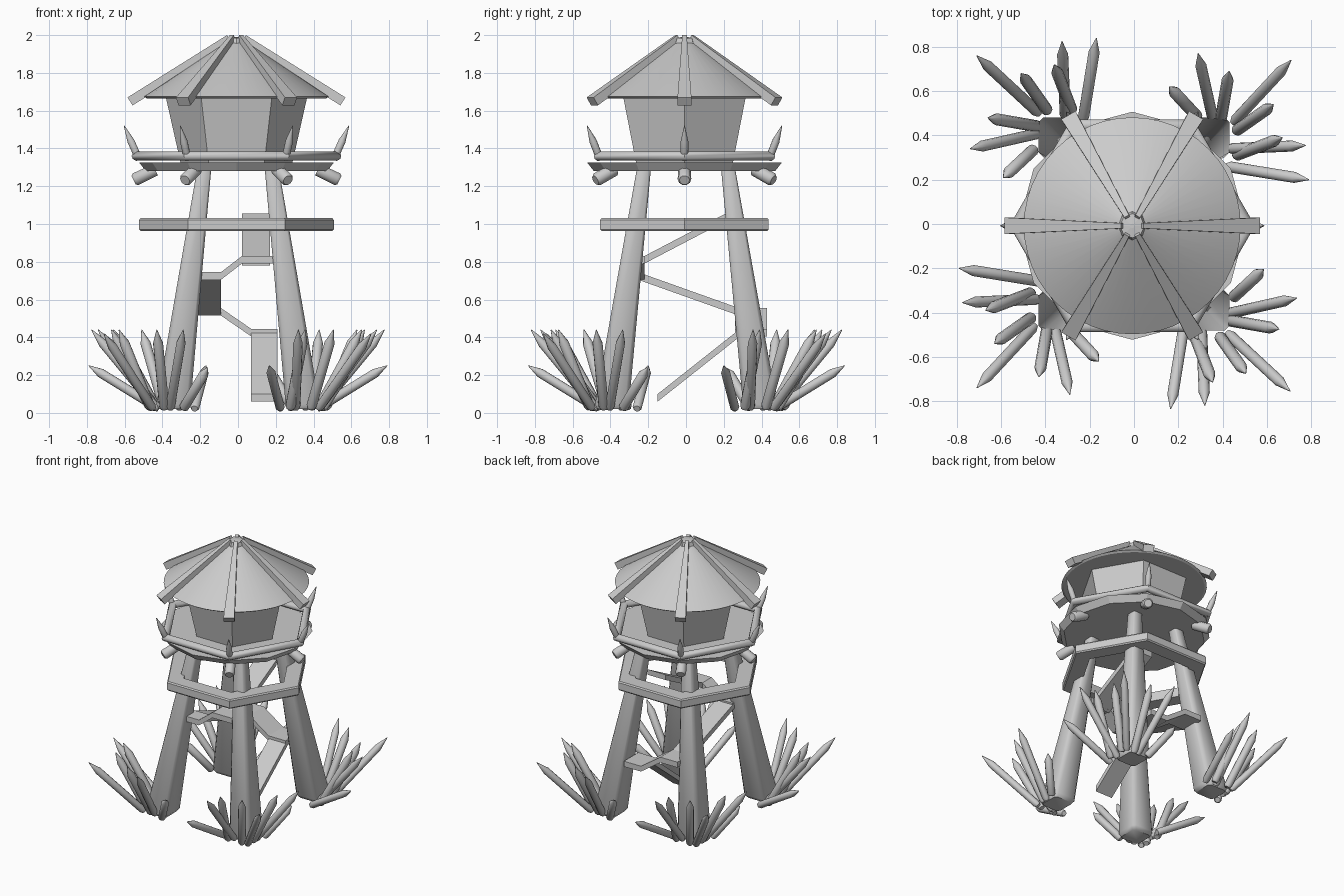
import bpy, bmesh, math
from mathutils import Vector, Matrix

if "Cube" in bpy.data.objects:
    bpy.data.objects.remove(bpy.data.objects["Cube"])

C = Vector((-0.008, -0.008, 0))      # axis of the upper tower


def polar(r, deg, z):
    a = math.radians(deg)
    return C + Vector((r * math.cos(a), r * math.sin(a), z))


def finish(name, bm, smooth=None):
    bmesh.ops.recalc_face_normals(bm, faces=bm.faces)
    me = bpy.data.meshes.new(name)
    bm.to_mesh(me)
    bm.free()
    ob = bpy.data.objects.new(name, me)
    bpy.context.collection.objects.link(ob)
    if smooth:
        bpy.context.view_layer.objects.active = ob
        ob.select_set(True)
        bpy.ops.object.shade_smooth_by_angle(angle=math.radians(smooth))
        ob.select_set(False)
    return ob


def loft(name, rings, smooth=None, closed=False):
    """Skin a list of point rings; cap the ends, or join last ring to first."""
    bm = bmesh.new()
    vs = [[bm.verts.new(p) for p in ring] for ring in rings]
    pairs = list(zip(vs, vs[1:])) + ([(vs[-1], vs[0])] if closed else [])
    n = len(vs[0])
    for a, b in pairs:
        for i in range(n):
            j = (i + 1) % n
            bm.faces.new((a[i], a[j], b[j], b[i]))
    if not closed:
        bm.faces.new(vs[0])
        bm.faces.new(vs[-1])
    return finish(name, bm, smooth)


def turned(name, profile, sides, start=0, smooth=None, closed=False):
    """Revolve (radius, z) pairs around the tower axis."""
    step = 360 / sides
    return loft(name, [[polar(r, start + i * step, z) for i in range(sides)]
                       for r, z in profile], smooth, closed)


def rod(name, a, b, profile, sides=10, smooth=50):
    """Round rod from a to b; profile is (fraction along, radius)."""
    a, b = Vector(a), Vector(b)
    q = (b - a).to_track_quat('Z', 'Y')
    rings = []
    for t, r in profile:
        o = a.lerp(b, t)
        rings.append([o + q @ Vector((r * math.cos(k * math.tau / sides),
                                      r * math.sin(k * math.tau / sides), 0))
                      for k in range(sides)])
    return loft(name, rings, smooth)


def board(name, path, lo, hi, axis, t=0.04):
    """Plank following a path of (u, z) points, spanning lo..hi on the other axis."""
    def pt(u, w, z):
        return Vector((u, w, z)) if axis == 'x' else Vector((w, u, z))
    return loft(name, [[pt(u, lo, z), pt(u, hi, z), pt(u, hi, z - t), pt(u, lo, z - t)]
                       for u, z in path])


# Four tapering legs with softened corners
def leg_ring(x, y, z, h):
    c = h * 0.75
    return [Vector((x + px, y + py, z)) for px, py in
            ((h, -c), (h, c), (c, h), (-c, h), (-h, c), (-h, -c), (-c, -h), (c, -h))]


for sx in (-1, 1):
    for sy in (-1, 1):
        loft("leg", [leg_ring(sx * 0.345, sy * 0.395, 0.02, 0.075),
                     leg_ring(sx * 0.342, sy * 0.392, 0.045, 0.09),
                     leg_ring(sx * 0.178, sy * 0.222, 1.30, 0.037)], smooth=50)

# Pointed stakes around each leg: start x, y then tip x, y, z, radius
STAKES = [(.36, .46, .29, .77, .44, .025), (.45, .46, .71, .74, .42, .025),
          (.43, .34, .775, .355, .44, .025), (.42, .26, .79, .20, .25, .025),
          (.29, .48, .16, .62, .24, .027), (.39, .46, .43, .69, .44, .027),
          (.46, .42, .63, .54, .44, .027), (.46, .31, .67, .39, .44, .027)]
SHIFTS = [(0, 0, 0), (.03, .05, 0), (0, 0, 0), (-.035, -.045, 0)]
for k, shift in enumerate(SHIFTS):
    rot, shift = Matrix.Rotation(k * math.pi / 2, 3, 'Z'), Vector(shift)
    for x, y, tx, ty, tz, r in STAKES:
        rod("stake", rot @ Vector((x, y, 0.022)) + shift, rot @ Vector((tx, ty, tz)) + shift,
            [(0, r * .7), (.04, r), (.83, r), (1, .002)])

# Zigzag stairway: three ramps joined by stepped landings
board("lower_ramp", [(-.15, .10), (.28, .44)], .07, .21, 'y')
board("back_landing", [(.21, .445), (.07, .445), (-.09, .555), (-.23, .555)], .26, .43, 'x')
board("middle_ramp", [(.28, .555), (-.24, .74)], -.23, -.09, 'y')
board("front_landing", [(-.23, .745), (-.09, .745), (.02, .83), (.19, .83)], -.33, -.22, 'x')
board("upper_ramp", [(-.24, .82), (.21, 1.055)], .02, .17, 'y')

# Hexagonal brace ring around the legs
turned("brace_ring", [(.507, .963), (.515, .972), (.515, 1.022), (.507, 1.031),
                      (.39, 1.031), (.39, .963)], 6, closed=True)

# Lookout floor and hexagonal cabin flaring outward
turned("floor", [(.48, 1.28), (.515, 1.325)], 12)
turned("cabin", [(.295, 1.32), (.375, 1.675)], 6)

# Hexagonal handrail with a round section
turned("handrail", [(.525 + .03 * math.cos(k * math.tau / 10),
                     1.36 + .026 * math.sin(k * math.tau / 10)) for k in range(10)],
       6, smooth=45, closed=True)

# Conical roof with a small cap
turned("roof", [(.475, 1.665), (.49, 1.675), (.05, 1.965), (.012, 1.985)], 48, smooth=30)
turned("roof_cap", [(.065, 1.955), (.055, 1.985), (.01, 1.99)], 8)

for k in range(6):
    a = k * 60
    # Rafter widening toward the eave
    side = polar(1, a + 90, 0) - C
    rings = []
    for r, z, w in ((.05, 2.0, .012), (.577, 1.67, .037)):
        top, low = polar(r, a, z), polar(r - .027, a, z - .042)
        rings.append([top - side * w, top + side * w, low + side * w, low - side * w])
    loft("rafter", rings)
    # Bracket under the floor and spike above the rail
    rod("floor_bracket", polar(.43, a, 1.287), polar(.545, a, 1.232),
        [(0, .034), (.9, .036), (1, .027)])
    rod("rail_spike", polar(.515, a, 1.34), polar(.595, a, 1.52),
        [(0, .017), (.05, .02), (.55, .02), (1, .002)])
